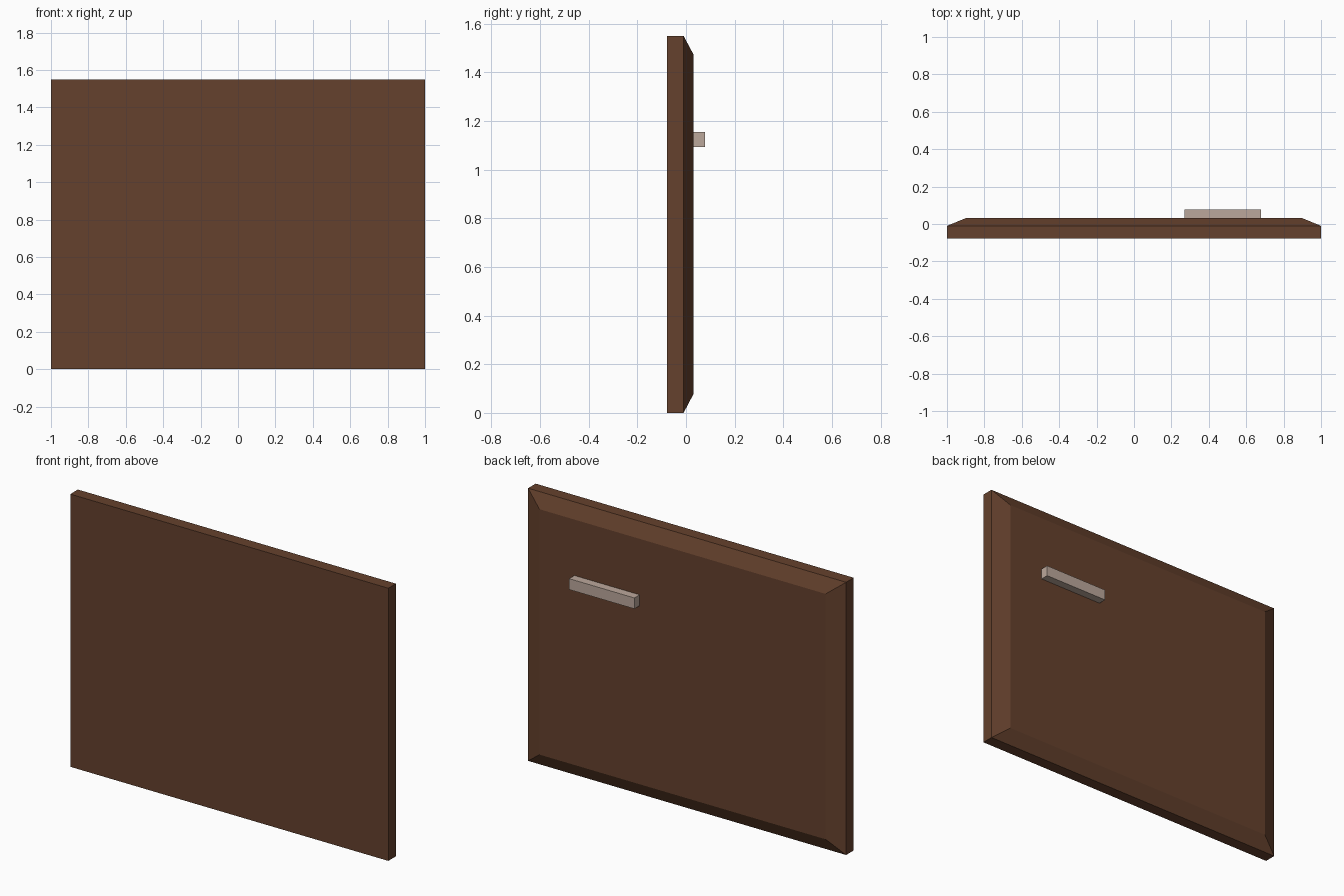
import bpy
import bmesh

if "Cube" in bpy.data.objects:
    bpy.data.objects.remove(bpy.data.objects["Cube"])


def material(name, rgb):
    m = bpy.data.materials.new(name)
    m.diffuse_color = (*rgb, 1.0)
    m.use_nodes = True
    m.node_tree.nodes["Principled BSDF"].inputs["Base Color"].default_value = m.diffuse_color
    return m


def loft(name, sections, mat):
    """Skin rectangles (x0, x1, z0, z1, y) from front to back and cap both ends."""
    bm = bmesh.new()
    rings = [[bm.verts.new(p) for p in ((x0, y, z0), (x1, y, z0), (x1, y, z1), (x0, y, z1))]
             for x0, x1, z0, z1, y in sections]
    for a, b in zip(rings, rings[1:]):
        for i in range(4):
            j = (i + 1) % 4
            bm.faces.new((a[i], a[j], b[j], b[i]))
    bm.faces.new(rings[0])
    bm.faces.new(rings[-1])
    bmesh.ops.recalc_face_normals(bm, faces=bm.faces)
    mesh = bpy.data.meshes.new(name)
    bm.to_mesh(mesh)
    bm.free()
    mesh.materials.append(mat)
    obj = bpy.data.objects.new(name, mesh)
    bpy.context.collection.objects.link(obj)
    return obj


wood = material("dark_brown_wood", (0.130, 0.053, 0.026))
pale = material("pale_taupe", (0.50, 0.39, 0.33))

# Door panel: flat front, chamfered border on the back
loft("panel", [(-1, 1, 0, 1.55, -0.078),
               (-1, 1, 0, 1.55, -0.01),
               (-0.9, 0.9, 0.078, 1.473, 0.031)], wood)

# Handle bar on the back
loft("handle", [(0.27, 0.68, 1.093, 1.155, 0.031),
                (0.27, 0.68, 1.093, 1.155, 0.078)], pale)
